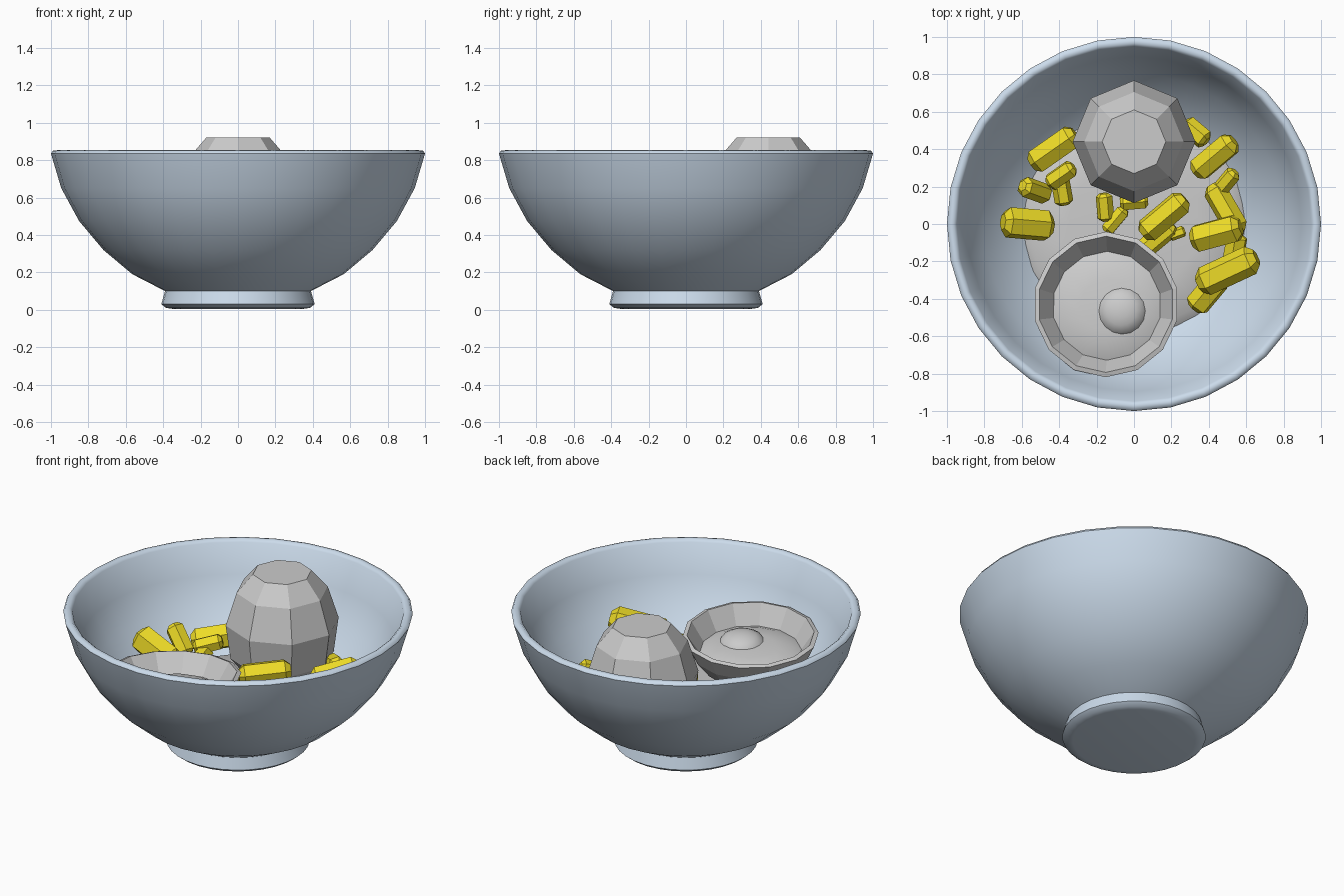
import bpy, math
from mathutils import Euler


def material(name, rgb):
    m = bpy.data.materials.new(name)
    m.diffuse_color = (*rgb, 1)
    return m


BLUE = material("glaze_blue", (0.60, 0.71, 0.83))
YELLOW = material("chunk_yellow", (0.85, 0.71, 0.02))


def lathe(name, profile, sides, loc=(0, 0, 0), rot=(0, 0, 0), mat=None, smooth=None, phase=0.0):
    """Revolve (radius, z) points about z; radius 0 makes a pole."""
    verts, rings, faces = [], [], []
    for r, z in profile:
        n = 1 if r == 0 else sides
        rings.append([len(verts) + i for i in range(n)])
        for i in range(n):
            a = phase + 2 * math.pi * i / sides
            verts.append((r * math.cos(a), r * math.sin(a), z))
    for lo, hi in zip(rings, rings[1:]):
        for i in range(sides):
            j = (i + 1) % sides
            if len(lo) == 1:
                faces.append((lo[0], hi[j], hi[i]))
            elif len(hi) == 1:
                faces.append((lo[i], lo[j], hi[0]))
            else:
                faces.append((lo[i], lo[j], hi[j], hi[i]))
    # flat end caps where the profile does not reach the axis
    if len(rings[0]) > 1:
        faces.append(tuple(reversed(rings[0])))
    if len(rings[-1]) > 1:
        faces.append(tuple(rings[-1]))
    me = bpy.data.meshes.new(name)
    me.from_pydata(verts, [], faces)
    ob = bpy.data.objects.new(name, me)
    bpy.context.collection.objects.link(ob)
    ob.location, ob.rotation_euler = loc, rot
    if mat:
        me.materials.append(mat)
    if smooth:
        bpy.ops.object.select_all(action='DESELECT')
        ob.select_set(True)
        bpy.context.view_layer.objects.active = ob
        bpy.ops.object.shade_smooth_by_angle(angle=math.radians(smooth))
    return ob


# bowl: foot, outer wall, rounded rim and inner wall
lathe("bowl", [(0.35, 0.005), (0.385, 0.01), (0.41, 0.03), (0.39, 0.10), (0.565, 0.19),
               (0.72, 0.32), (0.85, 0.475), (0.945, 0.65), (1.0, 0.835), (0.99, 0.85),
               (0.965, 0.853), (0.948, 0.838), (0.895, 0.66), (0.805, 0.50), (0.68, 0.355),
               (0.53, 0.23), (0.36, 0.15), (0, 0.14)], 32, mat=BLUE, smooth=50)

# grey bed in the bottom of the bowl
lathe("bed", [(0.5, 0.20), (0.61, 0.275), (0.56, 0.31), (0.35, 0.325), (0, 0.33)], 14, smooth=40)

# egg-shaped ball
lathe("ball", [(0.20, 0.27), (0.30, 0.40), (0.328, 0.61), (0.265, 0.81), (0.17, 0.92)],
      8, loc=(0, 0.44, 0))

# open shell with its filling, leaning slightly to the back left
TILT = (-0.068, -0.047, 0)
CUP = (-0.15, -0.43, 0.57)
lathe("shell", [(0.17, -0.27), (0.27, -0.20), (0.345, -0.10), (0.39, 0.0), (0.365, 0.008),
                (0.29, -0.11), (0.0, -0.12)], 14, loc=CUP, rot=TILT, phase=math.pi / 14)
lathe("filling", [(0.298, -0.11), (0.24, -0.085), (0.14, -0.072), (0, -0.07)], 14,
      loc=CUP, rot=TILT, smooth=60, phase=math.pi / 14)
lathe("filling_bump", [(0.13, -0.08), (0.115, -0.055), (0.08, -0.035), (0.04, -0.025), (0, -0.022)], 16,
      loc=(CUP[0] + 0.08, CUP[1] - 0.03, CUP[2]), rot=TILT, smooth=60)

# yellow six-sided chunks: x, y, z, length, width, heading, pitch (degrees)
CHUNKS = [
    (-0.43, 0.40, 0.41, 0.29, 0.15, 35, 10), (-0.53, 0.18, 0.45, 0.20, 0.11, -20, -45),
    (-0.57, 0.00, 0.45, 0.28, 0.17, -5, -20), (-0.39, 0.26, 0.43, 0.17, 0.10, 35, 15),
    (-0.385, 0.18, 0.38, 0.16, 0.10, 100, 10), (0.43, 0.36, 0.43, 0.28, 0.14, 40, 15),
    (0.49, 0.22, 0.43, 0.17, 0.09, 50, 20), (0.49, 0.08, 0.42, 0.30, 0.13, -60, 10),
    (0.44, -0.05, 0.48, 0.28, 0.16, 15, 15), (0.50, -0.25, 0.52, 0.35, 0.16, 25, 12),
    (0.39, -0.37, 0.40, 0.22, 0.14, 50, 15), (0.16, 0.04, 0.48, 0.30, 0.14, 40, 5),
    (0.12, -0.08, 0.38, 0.24, 0.11, 40, 5), (-0.10, 0.02, 0.36, 0.16, 0.08, 50, 5),
    (-0.155, 0.09, 0.37, 0.15, 0.09, 95, 10), (0.33, 0.49, 0.41, 0.16, 0.11, -40, 15),
    (0.00, 0.12, 0.37, 0.15, 0.09, 5, 0), (0.23, -0.05, 0.38, 0.09, 0.06, 20, 0),
    (0.54, -0.13, 0.42, 0.15, 0.12, 80, 10),
]
for n, (x, y, z, length, width, heading, pitch) in enumerate(CHUNKS):
    h, r = length / 2, width / 2
    rot = Euler((0, math.radians(90 - pitch), math.radians(heading)))
    lathe(f"chunk_{n + 1}", [(r * 0.55, -h), (r, -h * 0.78), (r, h * 0.78), (r * 0.55, h)],
          6, loc=(x, y, z), rot=rot, mat=YELLOW, phase=n * 0.4)
